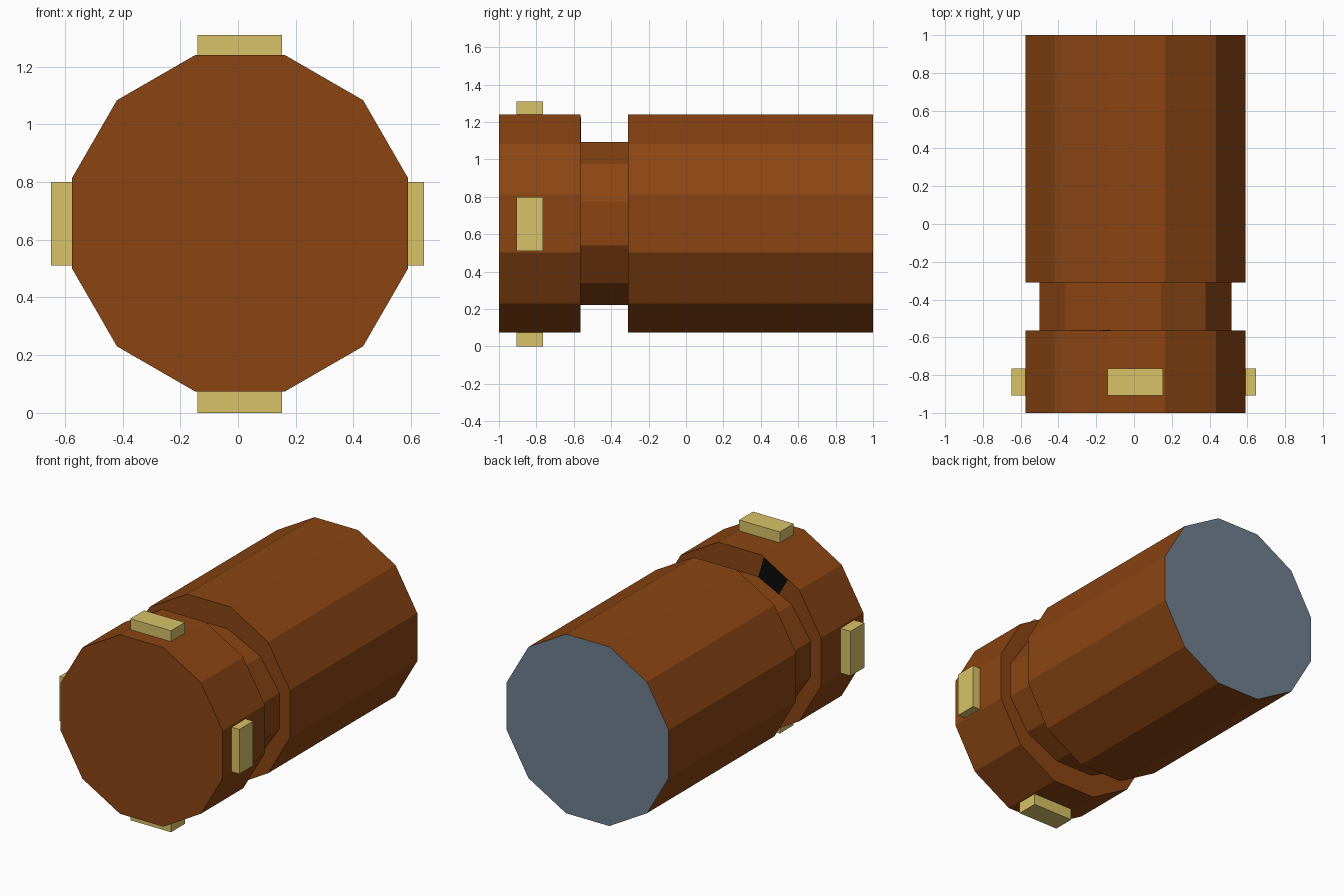
import bpy, bmesh, math

if "Cube" in bpy.data.objects:
    bpy.data.objects.remove(bpy.data.objects["Cube"])

CX, CZ = 0.007, 0.657          # axis of the barrel


def material(name, rgb):
    m = bpy.data.materials.new(name)
    lin = [(c / 255 / 12.92) if c < 11 else ((c / 255 + 0.055) / 1.055) ** 2.4 for c in rgb]
    m.diffuse_color = (*lin, 1)
    m.use_nodes = True
    m.node_tree.nodes["Principled BSDF"].inputs["Base Color"].default_value = m.diffuse_color
    return m


brown = material("brown", (139, 69, 19))
gold = material("pale gold", (216, 194, 103))
slate = material("slate grey", (112, 128, 144))
black = material("black", (10, 10, 10))


def finish(name, bm, mats):
    bmesh.ops.recalc_face_normals(bm, faces=bm.faces)
    me = bpy.data.meshes.new(name)
    bm.to_mesh(me)
    bm.free()
    for m in mats:
        me.materials.append(m)
    ob = bpy.data.objects.new(name, me)
    bpy.context.collection.objects.link(ob)
    return ob


def prism(name, pts, y0, y1, mats):
    """Extrude an x-z outline along y; the rear cap takes the last material."""
    bm = bmesh.new()
    base = bm.faces.new([bm.verts.new((x, y0, z)) for x, z in pts])
    ext = bmesh.ops.extrude_face_region(bm, geom=[base])
    moved = [g for g in ext["geom"] if isinstance(g, bmesh.types.BMVert)]
    bmesh.ops.translate(bm, verts=moved, vec=(0, y1 - y0, 0))
    for g in ext["geom"]:
        if isinstance(g, bmesh.types.BMFace):
            g.material_index = len(mats) - 1
    return finish(name, bm, mats)


def twelve_sided(ax, az):
    """Twelve-sided outline with flats at distance ax and az from the axis."""
    k = 1 / math.cos(math.radians(15))
    angles = [math.radians(15 + 30 * i) for i in range(12)]
    return [(CX + ax * k * math.cos(a), CZ + az * k * math.sin(a)) for a in angles]


def block(name, x0, x1, z0, z1):
    return prism(name, [(x0, z0), (x1, z0), (x1, z1), (x0, z1)], -0.907, -0.765, [gold])


# barrel: long rear body with grey end, narrow neck, front collar
outer = twelve_sided(0.5825, 0.5825)
neck = twelve_sided(0.508, 0.435)
prism("rear_body", outer, -0.31, 1.0, [brown, slate])
prism("neck", neck, -0.575, -0.30, [brown])
prism("front_collar", outer, -1.0, -0.565, [brown])

# dark patch on the rear wall of the collar, spanning one sector
prism("dark_patch", [(-0.165, 1.225), (-0.335, 1.127), (-0.27, 1.015), (-0.125, 1.085)],
      -0.566, -0.561, [black])

# four lugs around the collar
block("top_lug", -0.14, 0.153, 1.20, 1.31)
block("bottom_lug", -0.14, 0.153, 0.0, 0.11)
block("left_lug", -0.648, -0.54, 0.51, 0.80)
block("right_lug", 0.55, 0.645, 0.51, 0.80)
